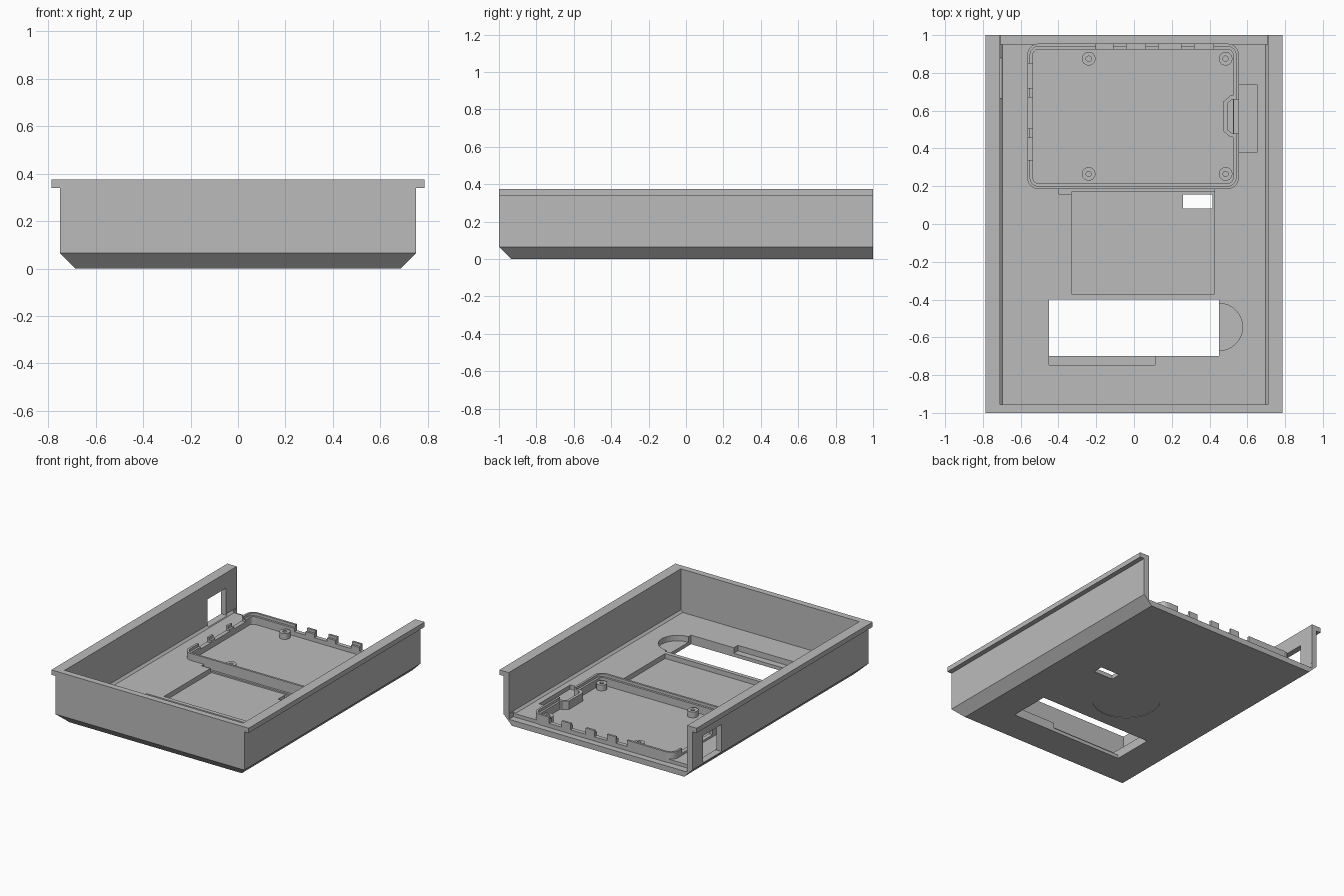
import bpy, bmesh, math

if "Cube" in bpy.data.objects:
    bpy.data.objects.remove(bpy.data.objects["Cube"])

grey = bpy.data.materials.new("light grey plastic")
grey.diffuse_color = (0.5, 0.5, 0.5, 1)
grey.use_nodes = True
grey.node_tree.nodes["Principled BSDF"].inputs["Base Color"].default_value = grey.diffuse_color


def prism(name, pts, lo, hi, axis="z"):
    """Extrude a closed 2D outline along one axis."""
    place = {"z": lambda a, b, t: (a, b, t),
             "y": lambda a, b, t: (a, t, b),
             "x": lambda a, b, t: (t, a, b)}[axis]
    bm = bmesh.new()
    bottom = [bm.verts.new(place(a, b, lo)) for a, b in pts]
    top = [bm.verts.new(place(a, b, hi)) for a, b in pts]
    bm.faces.new(bottom)
    bm.faces.new(top)
    n = len(pts)
    for i in range(n):
        j = (i + 1) % n
        bm.faces.new((bottom[i], bottom[j], top[j], top[i]))
    bmesh.ops.recalc_face_normals(bm, faces=bm.faces)
    me = bpy.data.meshes.new(name)
    bm.to_mesh(me)
    bm.free()
    me.materials.append(grey)
    ob = bpy.data.objects.new(name, me)
    bpy.context.collection.objects.link(ob)
    return ob


def box(name, x0, x1, y0, y1, z0, z1):
    return prism(name, [(x0, y0), (x1, y0), (x1, y1), (x0, y1)], z0, z1)


def circle(cx, cy, r, n=32):
    return [(cx + r * math.cos(2 * math.pi * i / n),
             cy + r * math.sin(2 * math.pi * i / n)) for i in range(n)]


def rounded(x0, x1, y0, y1, r, n=6):
    pts = []
    for k, (cx, cy) in enumerate([(x1 - r, y1 - r), (x0 + r, y1 - r),
                                  (x0 + r, y0 + r), (x1 - r, y0 + r)]):
        for i in range(n + 1):
            a = math.pi / 2 * (k + i / n)
            pts.append((cx + r * math.cos(a), cy + r * math.sin(a)))
    return pts


def cut(target, *cutters):
    """Subtract each cutter and remove it."""
    for c in cutters:
        m = target.modifiers.new("cut", "BOOLEAN")
        m.operation, m.solver, m.object = "DIFFERENCE", "EXACT", c
        bpy.context.view_layer.objects.active = target
        bpy.ops.object.modifier_apply(modifier=m.name)
        bpy.data.objects.remove(c, do_unlink=True)


FLOOR = 0.065

# Tray: flanged, chamfered profile run from front to back
half = [(0.685, 0), (0.75, 0.065), (0.75, 0.34), (0.785, 0.34), (0.785, 0.375)]
tray = prism("tray", half + [(-x, z) for x, z in reversed(half)], -1, 1, "y")

cut(tray,
    # chamfer under the front edge
    prism("c", [(-1.1, 0.165), (-1.1, -0.1), (-0.835, -0.1)], -1, 1, "x"),
    # interior, open at the back
    prism("c", [(-0.695, FLOOR), (0.695, FLOOR), (0.71, 0.08), (0.71, 0.5),
                (-0.71, 0.5), (-0.71, 0.08)], -0.955, 1.2, "y"),
    # lower ledge along the back edge
    box("c", -0.708, 0.708, 0.95, 1.1, 0.04, 0.3),
    # window in the left wall
    box("c", -0.9, -0.6, 0.665, 0.88, 0.07, 0.265),
    # long slot with a finger recess and a shallow strip
    box("c", -0.45, 0.45, -0.7, -0.4, -0.1, 0.2),
    prism("c", circle(0.45, -0.545, 0.125), 0.025, 0.2),
    box("c", -0.45, 0.11, -0.747, -0.65, 0.025, 0.2),
    # board pocket, its step, and the small through hole
    box("c", -0.33, 0.425, -0.37, 0.17, 0.03, 0.2),
    box("c", -0.4, 0.425, 0.158, 0.2, 0.04, 0.2),
    box("c", 0.26, 0.415, 0.083, 0.157, -0.1, 0.2),
    # recess beside the card notch
    box("c", 0.53, 0.655, 0.38, 0.735, 0.035, 0.2),
    # sunken floor of the inner case
    prism("c", rounded(-0.535, 0.525, 0.215, 0.925, 0.03), 0.04, 0.2),
    # shallow round mark underneath
    prism("c", circle(0.0, -0.08, 0.225, 48), -0.1, 0.003))

# Inner case: rounded rim with a stepped lip
rim = prism("case_rim", rounded(-0.565, 0.555, 0.185, 0.955, 0.06), 0.03, 0.115)
cut(rim,
    prism("c", rounded(-0.535, 0.525, 0.215, 0.925, 0.03), 0, 0.3),
    prism("c", rounded(-0.55, 0.54, 0.2, 0.94, 0.045), 0.095, 0.3))
# port gaps along the back, leaving tabs between
for x0, x1 in [(-0.2, -0.11), (-0.04, 0.06), (0.13, 0.25), (0.32, 0.42)]:
    cut(rim, box("c", x0, x1, 0.9, 1.0, 0.07, 0.3))
# lowered left side, leaving two tabs
for y0, y1 in [(0.34, 0.455), (0.505, 0.67), (0.72, 0.85)]:
    cut(rim, box("c", -0.6, -0.5, y0, y1, 0.08, 0.3))
# opening for the card notch
cut(rim, box("c", 0.5, 0.6, 0.48, 0.66, 0.05, 0.3))

# Card notch wall stepping into the case
notch = prism("card_notch", [(0.555, 0.46), (0.555, 0.68), (0.51, 0.68),
                             (0.475, 0.65), (0.475, 0.49), (0.51, 0.46)],
              0.03, 0.1)
cut(notch, prism("c", [(0.6, 0.48), (0.6, 0.66), (0.52, 0.66),
                       (0.495, 0.64), (0.495, 0.5), (0.52, 0.48)], 0.045, 0.3))

# Screw posts
for i, (x, y) in enumerate([(x, y) for x in (-0.24, 0.485)
                            for y in (0.265, 0.875)]):
    post = prism(f"screw_post_{i + 1}", circle(x, y, 0.036, 24), 0.03, 0.082)
    cut(post, prism("c", circle(x, y, 0.014, 16), 0.05, 0.2))
